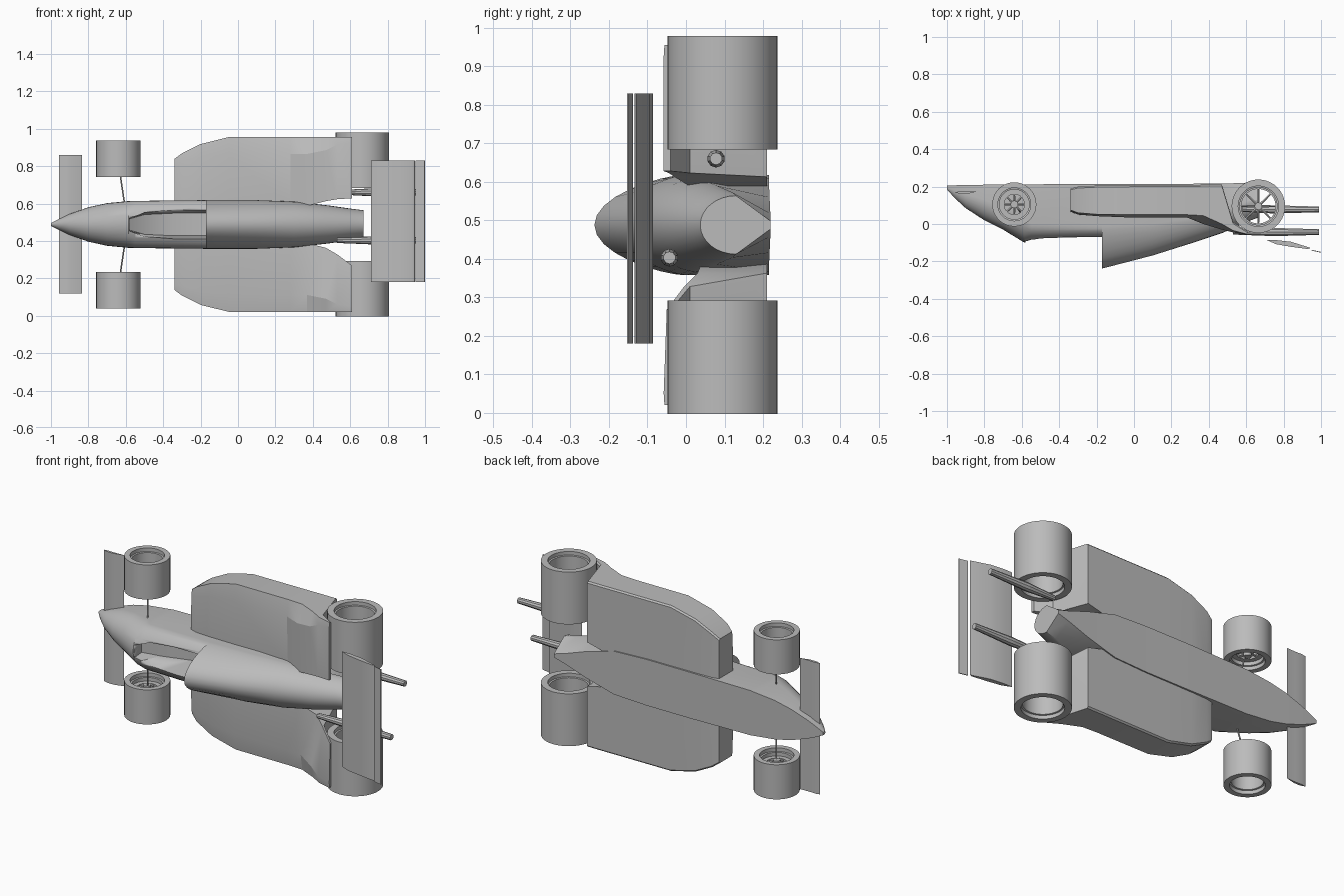
import bpy, bmesh, math
from mathutils import Vector

cube = bpy.data.objects.get("Cube")
if cube:
    bpy.data.objects.remove(cube, do_unlink=True)

grey = bpy.data.materials.new("plain grey")
grey.use_nodes = True
grey.diffuse_color = (0.5, 0.5, 0.5, 1)
grey.node_tree.nodes["Principled BSDF"].inputs["Base Color"].default_value = (0.5, 0.5, 0.5, 1)

MID = 0.488  # centre line of the car, which lies on its side


def finish(name, bm, angle=30):
    bmesh.ops.recalc_face_normals(bm, faces=bm.faces)
    mesh = bpy.data.meshes.new(name)
    bm.to_mesh(mesh)
    bm.free()
    mesh.materials.append(grey)
    ob = bpy.data.objects.new(name, mesh)
    bpy.context.collection.objects.link(ob)
    bpy.ops.object.select_all(action='DESELECT')
    ob.select_set(True)
    bpy.context.view_layer.objects.active = ob
    bpy.ops.object.shade_smooth_by_angle(angle=math.radians(angle))
    return ob


def loft(name, rings, closed=False, angle=30):
    """Skin equal-sized loops of points; cap the ends unless closed."""
    bm = bmesh.new()
    loops = [[bm.verts.new(p) for p in ring] for ring in rings]
    pairs = list(zip(loops, loops[1:]))
    if closed:
        pairs.append((loops[-1], loops[0]))
    for a, b in pairs:
        for i in range(len(a)):
            j = (i + 1) % len(a)
            bm.faces.new((a[i], a[j], b[j], b[i]))
    if not closed:
        bm.faces.new(loops[0])
        bm.faces.new(loops[-1])
    return finish(name, bm, angle)


def lathe(name, x, y, profile, n=40):
    """Spin a closed (radius, z) profile about an axis along z."""
    rings = []
    for k in range(n):
        a = math.tau * k / n
        rings.append([(x + r * math.cos(a), y + r * math.sin(a), z) for r, z in profile])
    return loft(name, rings, closed=True)


def rod(name, a, b, r1, r2, n=8):
    a, b = Vector(a), Vector(b)
    bm = bmesh.new()
    bmesh.ops.create_cone(bm, cap_ends=True, segments=n, radius1=r1, radius2=r2, depth=(b - a).length)
    turn = (b - a).to_track_quat('Z', 'Y').to_matrix().to_4x4()
    turn.translation = (a + b) / 2
    bm.transform(turn)
    return finish(name, bm)


def extrude_z(name, profile, z0, z1):
    return loft(name, [[(x, y, z) for x, y in profile] for z in (z0, z1)])


# Body: flat floor, upright sides and a rounded deck, narrower where peaked
def body_ring(x, half, top, shoulder, floor, floor_half, peak=1.0, n=16):
    ring = [(x, floor, MID - floor_half)]
    for k in range(n + 1):
        a = math.pi * k / n
        rise = abs(math.sin(a)) ** peak
        ring.append((x, shoulder - (shoulder - top) * rise, MID - half * math.cos(a)))
    return ring + [(x, floor, MID + floor_half)]


body = loft("body", [body_ring(*s) for s in (
    (-1.0, .008, .185, .195, .205, .008),
    (-.96, .028, .14, .18, .207, .028),
    (-.9, .056, .085, .16, .208, .054),
    (-.8, .092, .02, .13, .21, .088),
    (-.7, .114, -.03, .09, .21, .11),
    (-.585, .125, -.1, .04, .212, .122),
    (-.55, .126, -.09, .0, .212, .126),
    (-.171, .13, -.085, -.01, .215, .13),
    (-.17, .13, -.238, -.01, .215, .13, 1.45),
    (.1, .13, -.168, .0, .215, .13, 1.35),
    (.3, .122, -.105, .03, .215, .122, 1.15),
    (.48, .102, -.045, .08, .217, .072),
    (.6, .085, .01, .12, .219, .03),
    (.67, .076, .037, .13, .22, .01))])

# Cockpit opening
cutter = loft("cockpit_cutter", [
    [(x, y, MID + s * w) for y, w, s in
     ((-.3, half, -1), (-.3, half, 1), (deep, half * .6, 1), (deep, half * .6, -1))]
    for x, half, deep in ((-.58, .05, -.03), (-.5, .088, .03), (-.35, .1, .09), (-.172, .1, .09))])
cutter.hide_render = True
cutter.hide_set(True)
cut = body.modifiers.new("cockpit", 'BOOLEAN')
cut.object = cutter
cut.operation = 'DIFFERENCE'
cut.solver = 'EXACT'


# Side pods: flared boxes whose floor sweeps up ahead of the rear wheels
def pod_ring(side, x, inner, outer, floor, edge, top, bevel, inner_top):
    points = ((inner, floor), (outer - .008, floor), (outer, floor - .008), (outer, edge),
              (outer - bevel, top), (inner, inner_top))
    return [(x, y, MID + side * z) for z, y in points]


# rear stations differ: the left deck stays high inboard, the right one dips
left_rear = ((.37, .1, .467, .21, .045, .0, .09, .01),
             (.47, .125, .467, .21, .0, -.03, .07, -.03),
             (.53, .135, .467, .01, -.035, -.045, .04, -.045),
             (.61, .14, .467, -.04, -.056, -.058, .03, -.058))
right_rear = ((.37, .1, .467, .21, .045, .03, .09, .04),
              (.47, .125, .467, .21, .0, -.02, .07, .03),
              (.53, .16, .467, .01, -.035, -.045, .04, -.005),
              (.61, .22, .467, -.04, -.056, -.058, .03, -.05))
for side, label, rear in ((1, "left", left_rear), (-1, "right", right_rear)):
    loft(label + "_side_pod", [pod_ring(side, *s) for s in (
        (-.34, .1, .35, .19, .075, .07, .03, .065),
        (-.3, .1, .38, .2, .06, .052, .05, .05),
        (-.2, .1, .43, .205, .052, .042, .07, .042),
        (-.05, .1, .467, .207, .05, .036, .09, .04),
        (.28, .1, .467, .209, .05, .036, .09, .045)) + rear], angle=18)

# Wheels: hollow tyre, stepped rim, hub and spokes set deep inside
for side, label in ((1, "left"), (-1, "right")):
    for end, x, y, rad, hole, z_in, z_out, deep, disc in (
            ("front", -.64, .105, .118, .088, .255, .45, .05, .062),
            ("rear", .665, .095, .143, .108, .196, .491, .15, .1)):
        name = f"{end}_{label}_"
        prof = ((rad, z_in), (rad, z_out), (hole, z_out), (hole, z_out - .02),
                (hole - .008, z_out - .022), (hole - .008, z_in + .022),
                (hole, z_in + .02), (hole, z_in))
        lathe(name + "tyre", x, y, [(r, MID + side * z) for r, z in prof])
        hub_z = MID + side * (z_in + deep)
        ring = ((hole - .005, -.008), (hole - .005, .008), (disc - .008, .008), (disc - .008, -.008))
        lathe(name + "rim", x, y, [(r, hub_z + dz) for r, dz in ring])
        rod(name + "hub", (x, y, hub_z - .025), (x, y, hub_z + .025), .02, .02, 16)
        for k in range(8):
            a = math.tau * k / 8
            rod(name + "spoke", (x, y, hub_z),
                (x + disc * math.cos(a), y + disc * math.sin(a), hub_z), .008, .005, 6)
    # Front suspension arms
    rod(label + "_front_arm", (-.605, .06, MID + side * .1), (-.635, .1, MID + side * .3), .004, .004)

# Front wing
extrude_z("front_wing", [(-.957, .17), (-.93, .161), (-.89, .161), (-.835, .175),
                         (-.89, .173), (-.93, .175)], .12, .86)

# Rear wing and its flap
extrude_z("rear_wing", [(.71, -.086), (.76, -.086), (.84, -.095), (.945, -.128),
                        (.93, -.134), (.84, -.122), (.76, -.108)], .18, .83)
extrude_z("rear_flap", [(.95, -.138), (1.0, -.149), (.998, -.153), (.95, -.142)], .18, .83)

# Exhaust pipes, thickest in the middle
for name, x0, y, z in (("left_exhaust", .58, .078, .66), ("right_exhaust", .53, -.043, .403)):
    rod(name + "_front", (x0, y, z), (.75, y, z), .014, .023, 10)
    rod(name + "_rear", (.75, y, z), (.99, y, z), .023, .016, 10)
